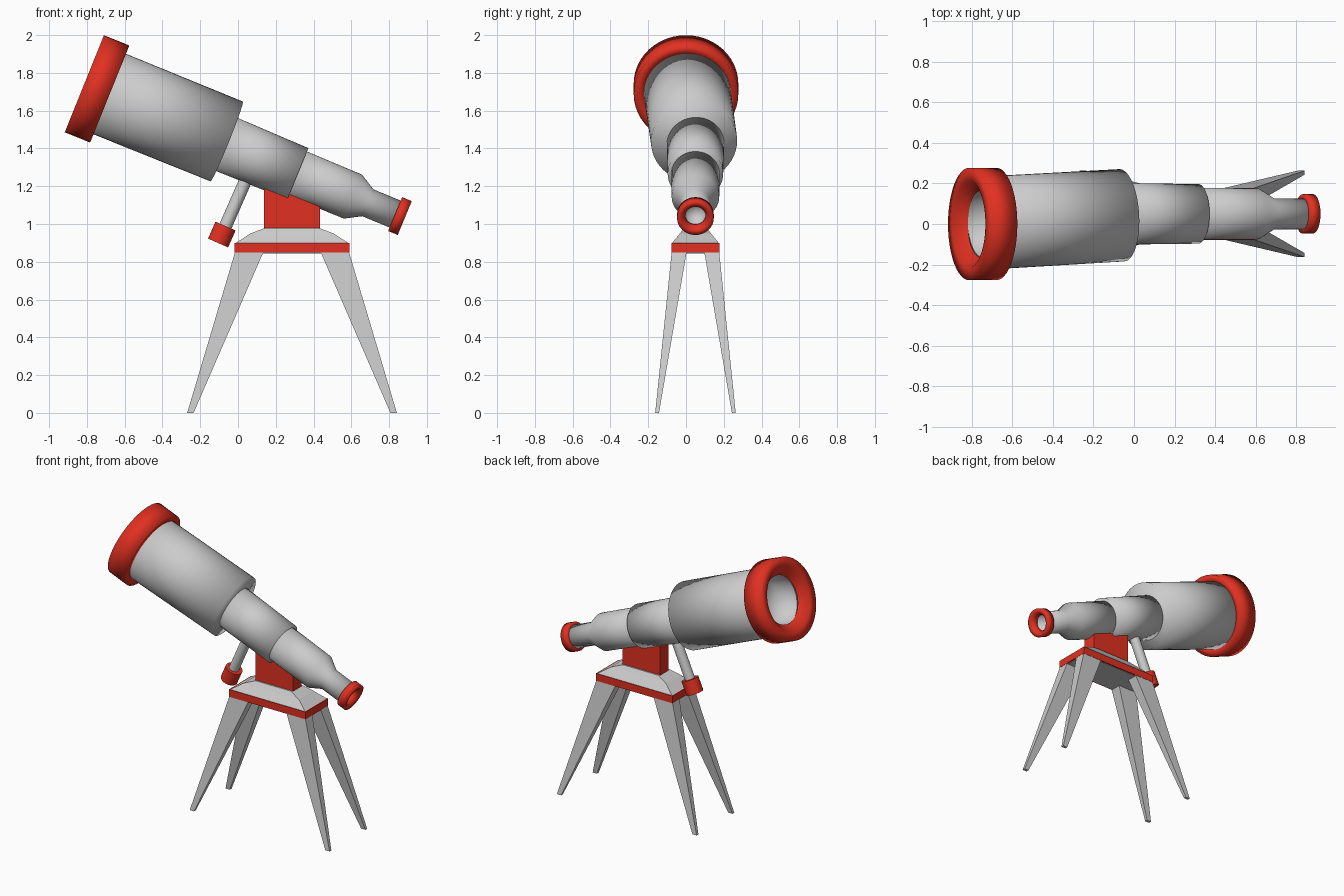
import bpy, bmesh, math
from mathutils import Vector

if "Cube" in bpy.data.objects:
    bpy.data.objects.remove(bpy.data.objects["Cube"])

red = bpy.data.materials.new("red")
red.diffuse_color = (0.75, 0.03, 0.015, 1)
red.use_nodes = True
red.node_tree.nodes["Principled BSDF"].inputs["Base Color"].default_value = red.diffuse_color
CX, CY = 0.286, 0.05          # centre of the stand


def finish(name, bm, mat=None, smooth=None):
    bmesh.ops.recalc_face_normals(bm, faces=bm.faces)
    me = bpy.data.meshes.new(name)
    bm.to_mesh(me)
    bm.free()
    ob = bpy.data.objects.new(name, me)
    bpy.context.collection.objects.link(ob)
    if mat:
        me.materials.append(mat)
    if smooth:
        bpy.ops.object.select_all(action='DESELECT')
        ob.select_set(True)
        bpy.context.view_layer.objects.active = ob
        bpy.ops.object.shade_smooth_by_angle(angle=math.radians(smooth))
    return ob


def lathe(name, start, axis, profile, mat=None, closed=False, n=48, smooth=100):
    """Revolve (distance, radius) points around an axis."""
    bm = bmesh.new()
    start, axis = Vector(start), Vector(axis).normalized()
    u = axis.cross(Vector((0, 1, 0))).normalized()
    v = axis.cross(u)
    rings = []
    for t, r in profile:
        c = start + axis * t
        if r == 0:
            rings.append([bm.verts.new(c)] * n)
        else:
            rings.append([bm.verts.new(c + (u * math.cos(a) + v * math.sin(a)) * r)
                          for a in (2 * math.pi * i / n for i in range(n))])
    pairs = list(zip(rings, rings[1:]))
    if closed:
        pairs.append((rings[-1], rings[0]))
    for a, b in pairs:
        for i in range(n):
            j = (i + 1) % n
            bm.faces.new(list(dict.fromkeys((a[i], a[j], b[j], b[i]))))
    return finish(name, bm, mat, smooth)


def loft(name, sections, mat=None):
    """Stack rectangles given as (x0, x1, y0, y1, z)."""
    bm = bmesh.new()
    rings = [[bm.verts.new((x, y, z)) for x, y in ((x0, y0), (x1, y0), (x1, y1), (x0, y1))]
             for x0, x1, y0, y1, z in sections]
    for a, b in zip(rings, rings[1:]):
        for i in range(4):
            j = (i + 1) % 4
            bm.faces.new((a[i], a[j], b[j], b[i]))
    bm.faces.new(rings[0])
    bm.faces.new(rings[-1])
    return finish(name, bm, mat)


def centred(hx, hy, z):
    return (CX - hx, CX + hx, CY - hy, CY + hy, z)


# main barrel with its hollow front, turned slightly sideways
front = Vector((-0.8135, 0, 1.7425))
lathe("main_barrel", front, Vector((-0.06, 0.043, 1.437)) - front,
      [(0.2, 0), (0.19, 0.15), (0.06, 0.167), (0.08, 0.23), (0.814, 0.228), (0.814, 0)])
ang = math.radians(22)
axis = Vector((math.cos(ang), 0, -math.sin(ang)))
lathe("front_rim", front, axis,
      [(0, 0.277), (0.145, 0.277), (0.145, 0.22), (0.07, 0.22), (0.06, 0.163), (0, 0.215)],
      red, closed=True)

# middle and rear draw tubes
rear = Vector((-0.066, CY, 1.424))
rear_axis = Vector((0.832, CY, 1.0525)) - rear
lathe("middle_tube", rear, rear_axis,
      [(-0.03, 0), (-0.03, 0.152), (0.414, 0.147), (0.414, 0)])
L = rear_axis.length
lathe("rear_tube", rear, rear_axis,
      [(0.38, 0), (0.38, 0.128), (0.73, 0.126), (0.815, 0.077), (L + 0.03, 0.077),
       (L + 0.03, 0.056), (L - 0.05, 0.05), (L - 0.06, 0)])
lathe("eyepiece_rim", rear, rear_axis,
      [(L, 0.07), (L, 0.097), (L + 0.055, 0.097), (L + 0.055, 0.072),
       (L + 0.03, 0.054), (L + 0.01, 0.054)], red, closed=True)

# side handle below the barrel
knob = Vector((-0.066, CY, 0.989))
down = Vector((-0.0395, 0, -0.09))
lathe("handle_rod", knob, down, [(-0.32, 0), (-0.32, 0.034), (0.02, 0.034), (0.02, 0)], n=24, smooth=30)
lathe("handle_knob", knob, down, [(0, 0), (0, 0.058), (0.098, 0.058), (0.098, 0)], red, n=24, smooth=30)

# stand head
loft("pedestal", [centred(0.149, 0.05, 0.96), centred(0.149, 0.05, 1.2)], red)
bm_top = loft("head_cover", [centred(0.3, 0.125, 0.898), centred(0.22, 0.082, 0.95),
                             centred(0.14, 0.06, 0.98)])
loft("head_band", [centred(0.304, 0.128, 0.848), centred(0.304, 0.128, 0.9)], red)
loft("head_underside", [centred(0.295, 0.119, 0.845), centred(0.295, 0.119, 0.86)])


# four splayed, tapered legs
def span(c, s, a, b):
    return sorted((c + s * a, c + s * b))


for sx, side in ((-1, "left"), (1, "right")):
    for sy, end in ((-1, "front"), (1, "back")):
        loft(f"{end}_{side}_leg",
             [(*span(CX, sx, 0.521, 0.555), *span(CY, sy, 0.193, 0.213), 0),
              (*span(CX, sx, 0.152, 0.302), *span(CY, sy, 0.047, 0.126), 0.85)])
